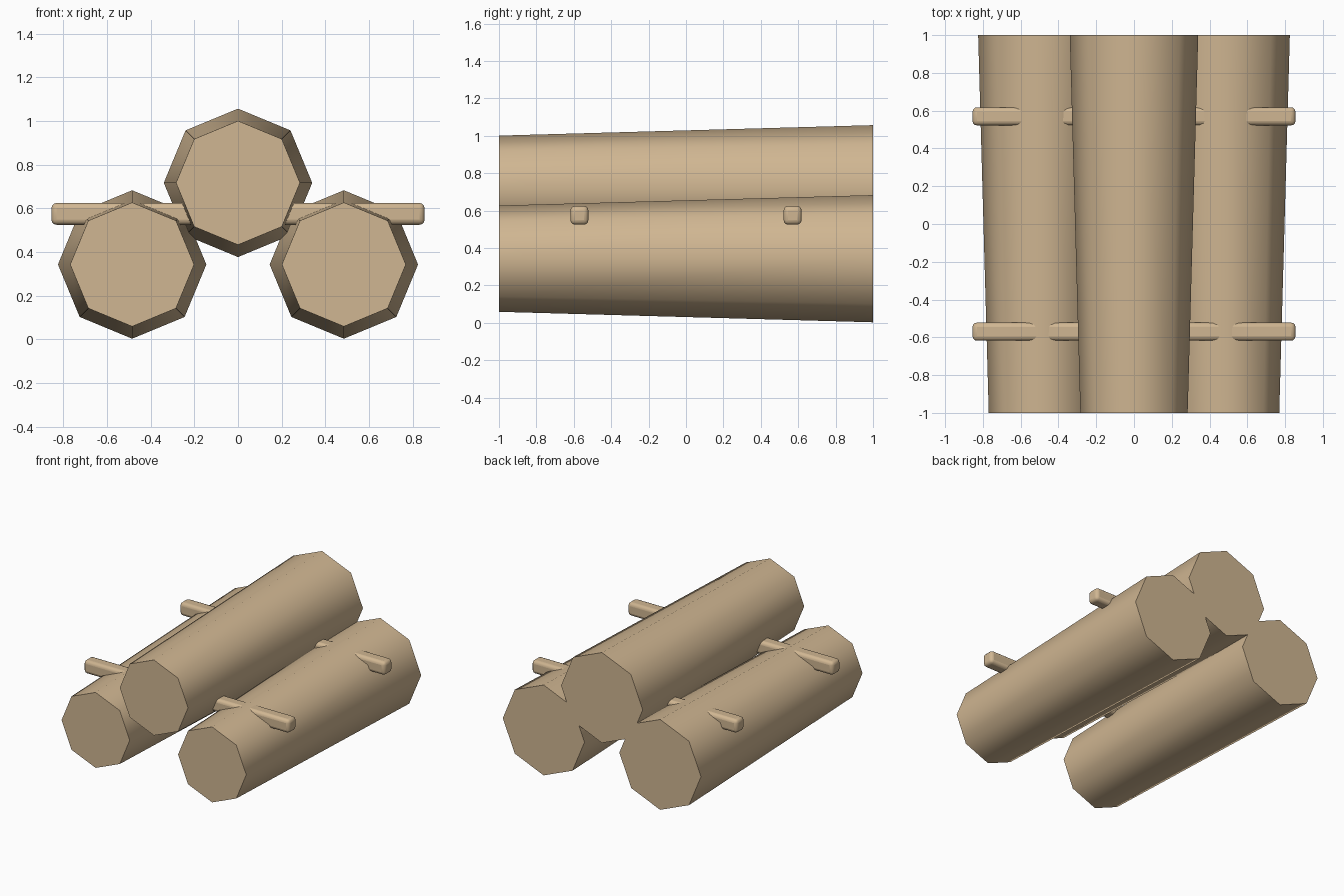
import bpy
import math

cube = bpy.data.objects.get("Cube")
if cube:
    bpy.data.objects.remove(cube, do_unlink=True)

# Single wood colour
wood = bpy.data.materials.new("tan wood")
wood.use_nodes = True
colour = (0.63, 0.468, 0.287, 1)
wood.diffuse_color = colour
wood.node_tree.nodes["Principled BSDF"].inputs["Base Color"].default_value = colour


def finish(name, angle):
    obj = bpy.context.object
    obj.name = name
    obj.data.materials.append(wood)
    bpy.ops.object.transform_apply(location=False, rotation=True, scale=True)
    bpy.ops.object.shade_smooth_by_angle(angle=math.radians(angle))
    return obj


# Tapered eight-sided logs, thicker at the back
def log(name, x, z):
    bpy.ops.mesh.primitive_cone_add(vertices=8, radius1=0.34, radius2=0.284, depth=2,
                                    location=(x, 0, z), rotation=(math.pi / 2, 0, 0))
    finish(name, 60)


# Rounded crossbars running through the logs
def crossbar(name, y):
    bpy.ops.mesh.primitive_cube_add(size=1, location=(0, y, 0.575))
    bpy.context.object.scale = (1.71, 0.096, 0.1)
    obj = finish(name, 60)
    bevel = obj.modifiers.new("rounded edges", "BEVEL")
    bevel.width = 0.024
    bevel.segments = 3


log("left_log", 0.485, 0.343)
log("right_log", -0.485, 0.343)
log("top_log", 0, 0.717)
crossbar("front_crossbar", -0.57)
crossbar("back_crossbar", 0.57)
